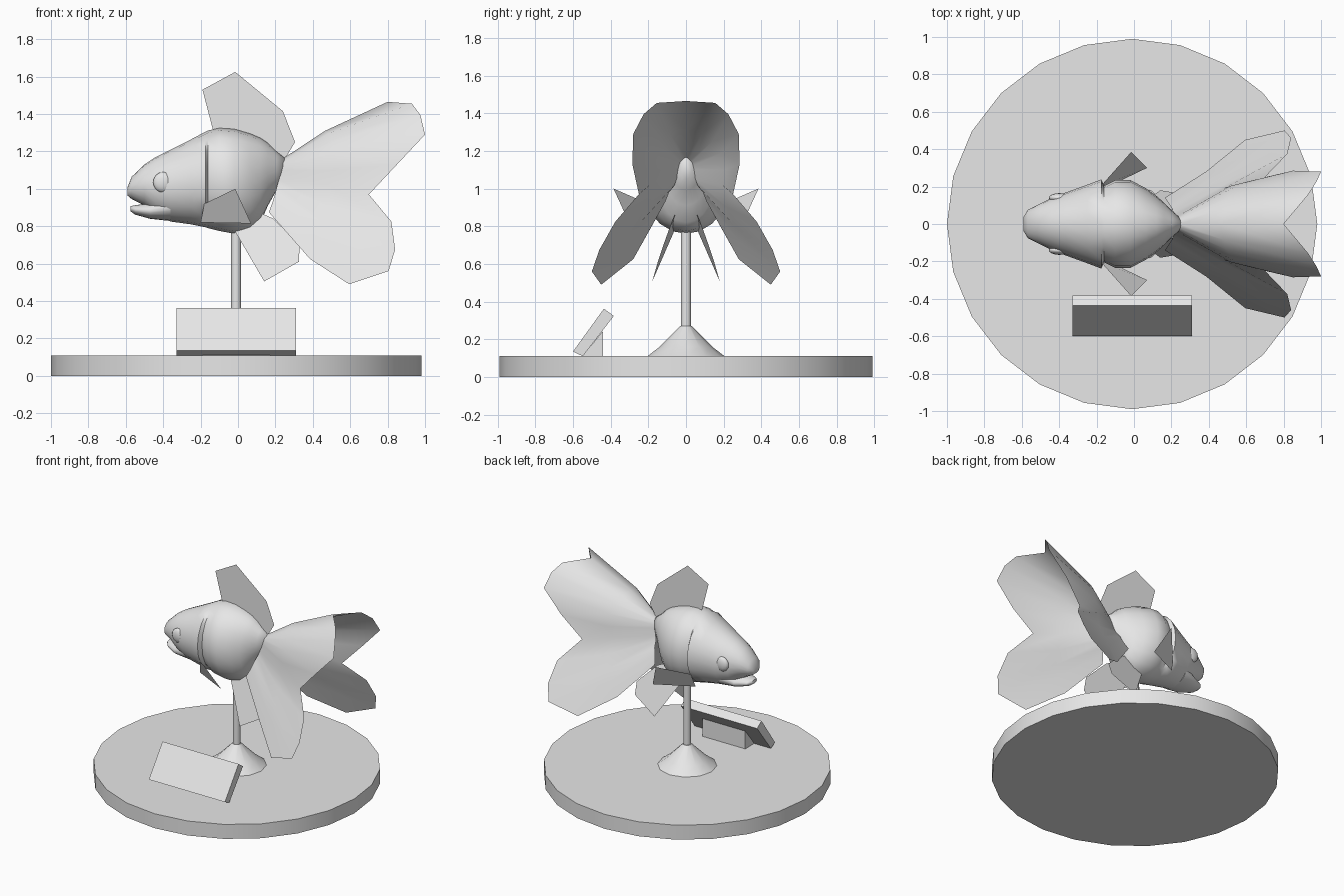
import bpy, bmesh, math

if "Cube" in bpy.data.objects:
    bpy.data.objects.remove(bpy.data.objects["Cube"])

grey = bpy.data.materials.new("light_grey")
grey.diffuse_color = (0.8, 0.8, 0.8, 1)
grey.use_nodes = True
grey.node_tree.nodes["Principled BSDF"].inputs["Base Color"].default_value = grey.diffuse_color


def make(name, verts, faces, smooth=True, angle=35):
    me = bpy.data.meshes.new(name)
    me.from_pydata(verts, [], faces)
    bm = bmesh.new()
    bm.from_mesh(me)
    bmesh.ops.remove_doubles(bm, verts=bm.verts, dist=1e-5)
    bmesh.ops.recalc_face_normals(bm, faces=bm.faces)
    bm.to_mesh(me)
    bm.free()
    me.materials.append(grey)
    ob = bpy.data.objects.new(name, me)
    bpy.context.collection.objects.link(ob)
    if smooth:
        bpy.ops.object.select_all(action='DESELECT')
        bpy.context.view_layer.objects.active = ob
        ob.select_set(True)
        bpy.ops.object.shade_smooth_by_angle(angle=math.radians(angle))
    return ob


def skin(name, rings, angle=35):
    """Closed loft through rings of equal point count, capped at both ends."""
    n, m = len(rings[0]), len(rings)
    verts = [p for r in rings for p in r]
    faces = [(i * n + j, i * n + (j + 1) % n, (i + 1) * n + (j + 1) % n, (i + 1) * n + j)
             for i in range(m - 1) for j in range(n)]
    faces += [tuple(range(n)), tuple(range((m - 1) * n, m * n))]
    return make(name, verts, faces, angle=angle)


def turned(name, profile, sides):
    """Upright turned part from (radius, height) pairs."""
    return skin(name, [[(-0.01 + r * math.cos(2 * math.pi * k / sides),
                         r * math.sin(2 * math.pi * k / sides), z) for k in range(sides)]
                       for r, z in profile])


def fish_loft(name, sections, sides=20):
    """Loft along x from (x, bottom, top, half width) sections."""
    rings = []
    for x, lo, hi, w in sections:
        rings.append([(x, w * math.cos(2 * math.pi * k / sides),
                       (lo + hi) / 2 + (hi - lo) / 2 * math.sin(2 * math.pi * k / sides))
                      for k in range(sides)])
    return skin(name, rings, angle=60)


def prism(name, profile, x0, x1):
    """Side (y, z) profile stretched along x."""
    n = len(profile)
    verts = [(x, y, z) for x in (x0, x1) for y, z in profile]
    faces = [tuple(range(n)), tuple(range(n, 2 * n))]
    faces += [(j, (j + 1) % n, n + (j + 1) % n, n + j) for j in range(n)]
    return make(name, verts, faces, smooth=False)


def mirrored(pts, s):
    return [(x, s * y, z) for x, y, z in pts]


# Display stand
turned("base_disc", [(0.99, 0), (0.99, 0.11)], 24)
turned("stand_foot", [(0.205, 0.11), (0.14, 0.16), (0.03, 0.27)], 12)
turned("stand_rod", [(0.027, 0.25), (0.027, 0.82)], 12)

# Tilted plaque and its wedge support
prism("plaque", [(-0.60, 0.135), (-0.436, 0.362), (-0.383, 0.324), (-0.548, 0.11)], -0.33, 0.31)
prism("plaque_support", [(-0.55, 0.11), (-0.44, 0.11), (-0.44, 0.245)], -0.19, 0.17)

# Body with a step in width behind the gill covers
fish_loft("body", [
    (-0.592, 0.965, 1.005, 0.035), (-0.568, 0.945, 1.065, 0.075), (-0.50, 0.91, 1.13, 0.11),
    (-0.44, 0.86, 1.17, 0.14), (-0.36, 0.825, 1.21, 0.17), (-0.25, 0.81, 1.265, 0.21),
    (-0.175, 0.795, 1.305, 0.238), (-0.16, 0.79, 1.312, 0.205), (-0.10, 0.775, 1.325, 0.235),
    (-0.02, 0.76, 1.32, 0.235), (0.065, 0.775, 1.295, 0.19), (0.12, 0.82, 1.272, 0.15),
    (0.16, 0.91, 1.245, 0.115), (0.205, 0.99, 1.20, 0.07), (0.25, 1.05, 1.165, 0.03)])
fish_loft("lower_jaw", [
    (-0.575, 0.88, 0.908, 0.03), (-0.55, 0.862, 0.912, 0.06),
    (-0.47, 0.84, 0.925, 0.10), (-0.36, 0.828, 0.99, 0.13)])

# Eyes
for s, side in ((-1, "right"), (1, "left")):
    bm = bmesh.new()
    bmesh.ops.create_uvsphere(bm, u_segments=14, v_segments=8, radius=1)
    for v in bm.verts:
        v.co = (-0.40 + 0.055 * v.co.x, s * 0.14 + 0.025 * v.co.y, 1.035 + 0.055 * v.co.z)
    vs = [tuple(v.co) for v in bm.verts]
    fs = [tuple(v.index for v in f.verts) for f in bm.faces]
    bm.free()
    make("eye_" + side, vs, fs, angle=60)

# Dorsal fin
make("dorsal_fin", [(-0.13, 0, 1.30), (-0.19, 0, 1.53), (-0.015, 0, 1.625), (0.24, 0, 1.415),
                    (0.305, 0, 1.25), (0.245, 0, 1.15), (0.05, 0, 1.25)],
     [tuple(range(7))], smooth=False)

# Paired fins as thin sheets
pectoral = [(-0.18, 0.20, 0.92), (-0.015, 0.385, 1.0), (0.07, 0.30, 0.815), (-0.2, 0.17, 0.82)]
anal = [(-0.02, 0.06, 0.78), (0.14, 0.18, 0.505), (0.325, 0.15, 0.61), (0.33, 0.12, 0.70),
        (0.19, 0.07, 0.84), (0.10, 0.05, 0.88)]

# Tail: rays of root, middle and rim points, from top ridge down to the lower lobe
rays = [
    ((0.245, 0, 1.165), (0.465, 0, 1.31), (0.80, 0, 1.465)),
    ((0.245, 0.02, 1.15), (0.48, 0.085, 1.295), (0.93, 0.155, 1.455)),
    ((0.24, 0.03, 1.14), (0.50, 0.14, 1.25), (0.975, 0.225, 1.395)),
    ((0.235, 0.035, 1.12), (0.52, 0.19, 1.19), (1.0, 0.28, 1.29)),
    ((0.23, 0.04, 1.10), (0.52, 0.205, 1.10), (0.85, 0.285, 1.13)),
    ((0.22, 0.05, 1.05), (0.48, 0.19, 1.02), (0.70, 0.25, 0.97)),
    ((0.21, 0.06, 1.02), (0.50, 0.22, 0.90), (0.82, 0.375, 0.825)),
    ((0.20, 0.09, 0.98), (0.49, 0.26, 0.80), (0.84, 0.46, 0.675)),
    ((0.185, 0.11, 0.93), (0.46, 0.285, 0.72), (0.805, 0.50, 0.56)),
    ((0.165, 0.14, 0.875), (0.385, 0.28, 0.625), (0.595, 0.45, 0.49)),
]
verts, faces = [], []
for s in (1, -1):
    o = len(verts)
    for ray in rays:
        verts += mirrored(ray, s)
    for i in range(len(rays) - 1):
        for j in range(2):
            a = o + i * 3 + j
            faces.append((a, a + 1, a + 4, a + 3))
    side = "left" if s > 0 else "right"
    make("pectoral_fin_" + side, mirrored(pectoral, s), [(0, 1, 2, 3)], smooth=False)
    make("anal_fin_" + side, mirrored(anal, s), [tuple(range(6))], smooth=False)
make("tail_fin", verts, faces, angle=60)
